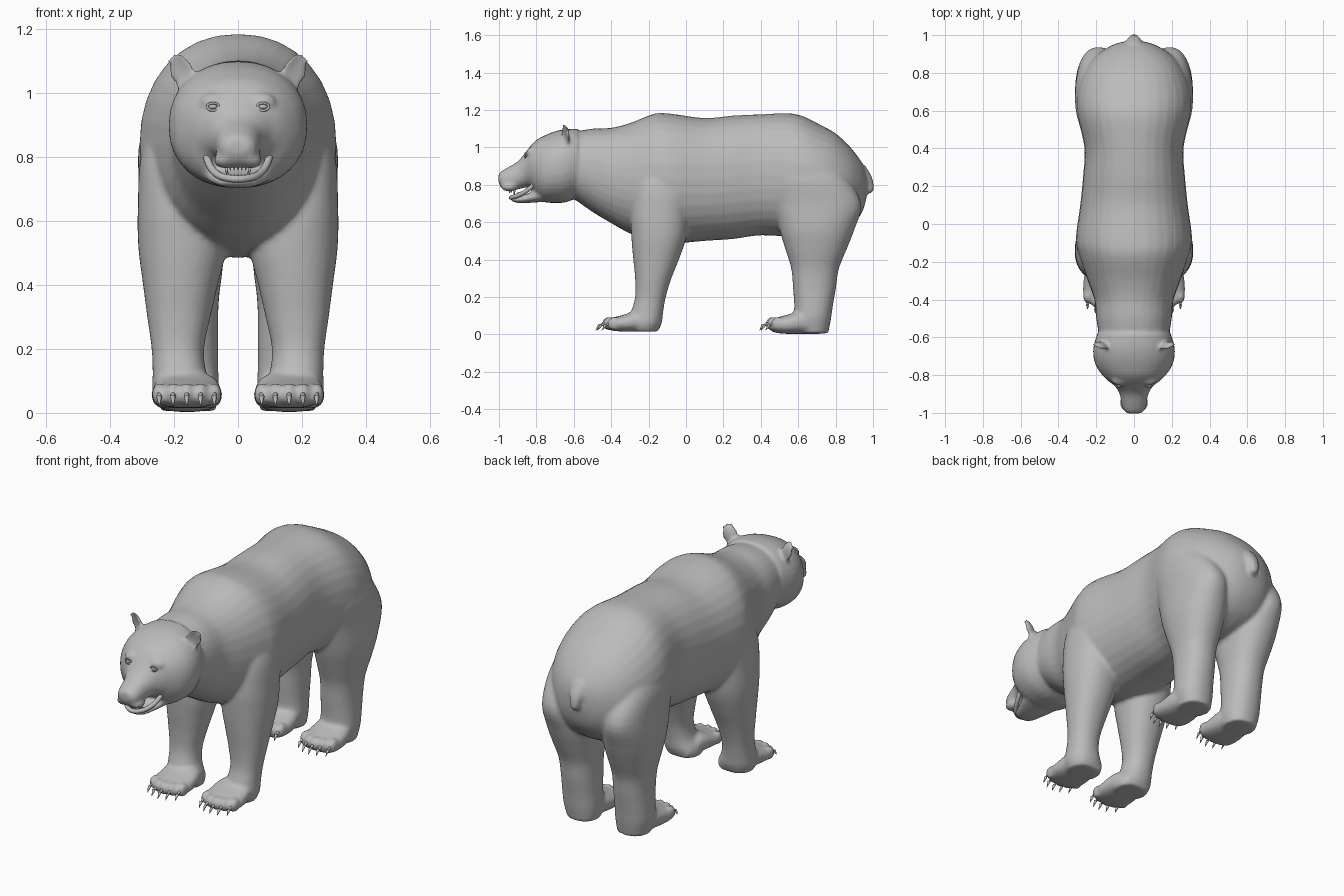
import bpy, bmesh, math
from mathutils import Vector, Matrix

cube = bpy.data.objects.get("Cube")
if cube:
    bpy.data.objects.remove(cube, do_unlink=True)

fur = bpy.data.materials.new("plain grey")
fur.use_nodes = True
GREY = (0.5, 0.5, 0.5, 1)
fur.diffuse_color = GREY
fur.node_tree.nodes["Principled BSDF"].inputs["Base Color"].default_value = GREY


def blend(rows, steps=4):
    """Smooth in-between rows through the given ones."""
    rows = [Vector(r) for r in rows]
    out = []
    for i in range(len(rows) - 1):
        a, b, c, d = rows[max(i - 1, 0)], rows[i], rows[i + 1], rows[min(i + 2, len(rows) - 1)]
        for k in range(steps):
            t = k / steps
            out.append(b + (c - a) * (t / 2) + (a * 2 - b * 5 + c * 4 - d) * (t * t / 2)
                       + (b * 3 - a - c * 3 + d) * (t ** 3 / 2))
    return out + [rows[-1]]


def loft(bm, rows, place, power=2.2, sides=32):
    """Skin rounded rings; place(row, u, v) puts a unit-ring point in space."""
    rings = []
    for row in blend(rows):
        ring = []
        for k in range(sides):
            a = math.tau * k / sides
            u, v = (math.copysign(abs(f) ** (2 / power), f) for f in (math.cos(a), math.sin(a)))
            ring.append(bm.verts.new(place(row, u, v)))
        rings.append(ring)
    for p, q in zip(rings, rings[1:]):
        for k in range(sides):
            j = (k + 1) % sides
            bm.faces.new((p[k], p[j], q[j], q[k]))
    bm.faces.new(rings[0][::-1])
    bm.faces.new(rings[-1])


def along_y(side=1, x=0):
    # row: y, top, bottom, half width
    return lambda r, u, v: (side * x + u * r[3], r[0], (r[1] + r[2]) / 2 + v * (r[1] - r[2]) / 2)


def upright(side):
    # row: z, x, y, half width, half depth
    return lambda r, u, v: (side * (r[1] + u * r[3]), r[2] + v * r[4], r[0])


def ball(bm, at, size, turn=Matrix()):
    m = Matrix.Translation(at) @ turn @ Matrix.Diagonal((*size, 1))
    return bmesh.ops.create_uvsphere(bm, u_segments=20, v_segments=14, radius=1, matrix=m)["verts"]


def finish(name, bm):
    bmesh.ops.recalc_face_normals(bm, faces=bm.faces)
    mesh = bpy.data.meshes.new(name)
    bm.to_mesh(mesh)
    bm.free()
    mesh.materials.append(fur)
    mesh.shade_smooth()
    ob = bpy.data.objects.new(name, mesh)
    bpy.context.collection.objects.link(ob)
    return ob


def horn(bm, base, tip, radius):
    """Small curved-looking cone from base to tip."""
    base, tip = Vector(base), Vector(tip)
    d = tip - base
    m = Matrix.Translation((base + tip) / 2) @ d.to_track_quat('Z', 'Y').to_matrix().to_4x4()
    bmesh.ops.create_cone(bm, cap_ends=True, segments=10, radius1=radius, radius2=radius * .1,
                          depth=d.length, matrix=m)


body = bmesh.new()
claws = bmesh.new()

# Trunk from neck to rump
loft(body, [(-.62, 1.08, .74, .18), (-.5, 1.1, .655, .2), (-.4, 1.105, .595, .21),
            (-.3, 1.13, .54, .245), (-.17, 1.18, .495, .29), (-.08, 1.18, .485, .308),
            (.1, 1.157, .5, .285), (.25, 1.17, .51, .27), (.4, 1.177, .53, .262),
            (.55, 1.182, .52, .295), (.63, 1.165, .5, .307), (.72, 1.12, .5, .3),
            (.8, 1.075, .52, .27), (.88, 1.0, .57, .215), (.94, .92, .65, .13),
            (.965, .86, .73, .06)], along_y())

# Head with upper muzzle, then lower jaw
loft(body, [(-.58, 1.1, .73, .195), (-.65, 1.097, .705, .215), (-.71, 1.083, .703, .214),
            (-.76, 1.062, .708, .197), (-.8, 1.04, .735, .168), (-.83, 1.01, .78, .138),
            (-.86, .972, .785, .1), (-.9, .925, .775, .076), (-.95, .895, .765, .067),
            (-.985, .874, .78, .056), (-1.003, .857, .815, .036)], along_y())
loft(body, [(-.74, .8, .712, .12), (-.8, .775, .706, .1), (-.85, .752, .703, .08),
            (-.9, .738, .703, .062), (-.925, .735, .71, .045), (-.937, .73, .717, .025)], along_y())

# Tail
loft(body, [(.9, 0, .92, .05, .04), (.85, 0, .955, .042, .035), (.81, 0, .978, .032, .024),
            (.77, 0, .985, .024, .018), (.755, 0, .982, .012, .009)], upright(1))

fore_leg = [(.98, .14, -.12, .08, .09), (.82, .2, -.12, .1, .15), (.65, .187, -.14, .126, .155),
            (.52, .175, -.145, .137, .147), (.4, .18, -.16, .117, .122), (.3, .185, -.175, .099, .097),
            (.2, .188, -.19, .082, .082), (.12, .182, -.208, .085, .086),
            (.06, .168, -.22, .1, .09), (.015, .16, -.22, .088, .07)]
hind_leg = [(1.02, .14, .62, .08, .12), (.86, .19, .65, .115, .2), (.7, .19, .705, .12, .232),
            (.56, .176, .7, .135, .2), (.45, .17, .695, .122, .162), (.35, .165, .69, .105, .127),
            (.25, .162, .687, .1, .115), (.15, .162, .682, .1, .103),
            (.08, .16, .675, .1, .1), (.006, .155, .68, .085, .08)]

for side in (1, -1):
    # Legs, paws, toes and claws
    for leg, toe_y, floor in ((fore_leg, -.42, .015), (hind_leg, .455, .003)):
        loft(body, leg, upright(side))
        loft(body, [(toe_y + .27, .08, floor, .07), (toe_y + .18, .13, floor, .098),
                    (toe_y + .09, .106, floor, .11), (toe_y + .03, .09, floor + .005, .106),
                    (toe_y, .075, floor + .015, .09)], along_y(side, .16), 2.5)
        for k in range(-2, 3):
            x = side * .16 + k * .043
            y = toe_y + .008 * k * k
            ball(body, (x, y + .005, .058), (.024, .036, .036))
            horn(claws, (x, y - .015, .06), (x, y - .05, .045), .011)
            horn(claws, (x, y - .042, .051), (x, y - .062, .022), .009)

    # Cupped ears
    turn = Matrix.Rotation(side * math.radians(25), 4, 'Y') @ Matrix.Rotation(side * math.radians(20), 4, 'Z')
    ear = ball(body, (0, 0, 0), (.044, .03, .064))
    for v in ear:
        if v.co.y < 0:
            v.co.y *= -.3
        v.co.y -= .006
        v.co = turn @ v.co + Vector((side * .178, -.648, 1.065))

    # Brow and cheek swellings
    ball(body, (side * .075, -.825, .972), (.045, .03, .028))
    ball(body, (side * .04, -.945, .79), (.036, .045, .026))

# Nose pad
ball(body, (0, -.982, .842), (.043, .02, .026))

# Blend all masses into one skin
skin = finish("body", body)
remesh = skin.modifiers.new("blend", 'REMESH')
remesh.mode = 'VOXEL'
remesh.voxel_size = .01
remesh.use_smooth_shade = True
smooth = skin.modifiers.new("soften", 'SMOOTH')
smooth.factor = .5
smooth.iterations = 6

finish("claws", claws)

# Eyes with lids, and nostril rims
face = bmesh.new()
for side in (1, -1):
    ball(face, (side * .078, -.853, .957), (.014, .012, .009))
finish("eyes", face)


def tube(name, points, radius, closed=False):
    curve = bpy.data.curves.new(name, 'CURVE')
    curve.dimensions = '3D'
    curve.bevel_depth = radius
    curve.bevel_resolution = 2
    curve.use_fill_caps = True
    s = curve.splines.new('NURBS')
    s.points.add(len(points) - 1)
    for p, co in zip(s.points, points):
        p.co = (*co, 1)
    s.use_cyclic_u = closed
    s.use_endpoint_u = not closed
    s.order_u = 3
    curve.materials.append(fur)
    ob = bpy.data.objects.new(name, curve)
    bpy.context.collection.objects.link(ob)


def oval(x, y, z, w, h, lean):
    turns = [math.tau * k / 10 for k in range(10)]
    return [(x + w * math.cos(a), y + lean * abs(math.cos(a)), z + h * math.sin(a)) for a in turns]


for side, word in ((1, "left"), (-1, "right")):
    tube(word + "_eyelid", oval(side * .078, -.863, .957, .019, .012, .007), .004, True)
    tube(word + "_nostril", oval(side * .024, -.996, .835, .012, .014, .004), .004, True)

# Lower lip
half = [(.098, -.815, .8), (.09, -.845, .772), (.07, -.885, .748), (.045, -.92, .735)]
tube("lower_lip", half + [(0, -.942, .73)] + [(-x, y, z) for x, y, z in reversed(half)], .012)

# Teeth
teeth = bmesh.new()
for k in range(-3, 4):
    big = abs(k) == 3
    y = -.945 + .003 * k * k
    horn(teeth, (k * .012, y, .775), (k * .012, y, .742 if big else .757), .008 if big else .006)
    horn(teeth, (k * .011, y + .02, .73), (k * .011, y + .02, .765 if big else .748), .007 if big else .005)
finish("teeth", teeth)
